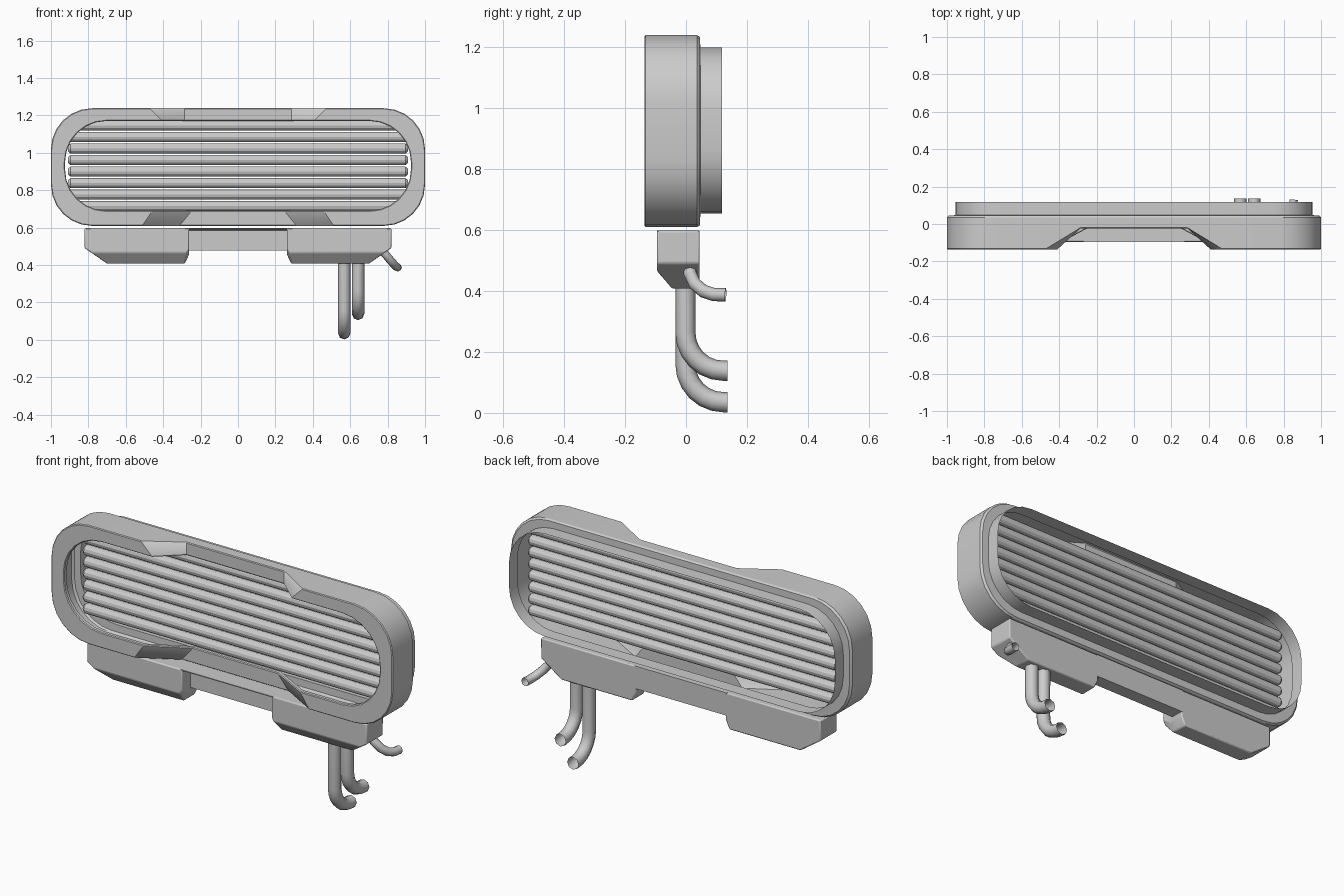
import bpy, bmesh, math
from math import sin, cos, pi

if "Cube" in bpy.data.objects:
    bpy.data.objects.remove(bpy.data.objects["Cube"])


def finish(name, bm, bevel=0.0):
    bmesh.ops.recalc_face_normals(bm, faces=bm.faces[:])
    me = bpy.data.meshes.new(name)
    bm.to_mesh(me)
    bm.free()
    me.shade_smooth()
    me.set_sharp_from_angle(angle=math.radians(28))
    ob = bpy.data.objects.new(name, me)
    bpy.context.collection.objects.link(ob)
    if bevel:
        m = ob.modifiers.new("bevel", 'BEVEL')
        m.width = bevel
        m.segments = 2
        m.limit_method = 'ANGLE'
    return ob


def loft(bm, loops, caps=False):
    """Bridge equal-length closed loops of points."""
    rings = [[bm.verts.new(p) for p in lp] for lp in loops]
    for a, b in zip(rings, rings[1:]):
        n = len(a)
        for i in range(n):
            j = (i + 1) % n
            bm.faces.new((a[i], a[j], b[j], b[i]))
    if caps:
        bm.faces.new(rings[0])
        bm.faces.new(rings[-1])


def frame_loop(w, lo, hi, r, y, top, bot, notch):
    """Rounded rectangle with a stepped-back middle on its long sides."""
    def corner(cx, cz, a0):
        return [(cx + r * cos(a0 + k * pi / 12), y, cz + r * sin(a0 + k * pi / 12))
                for k in range(7)]

    def side(z, ab, s):
        a, b = ab
        return [(s * a, y, z), (s * b, y + notch, z),
                (-s * b, y + notch, z), (-s * a, y, z)]
    return (corner(w - r, hi - r, 0) + side(hi, top, 1)
            + corner(-w + r, hi - r, pi / 2) + corner(-w + r, lo + r, pi)
            + side(lo, bot, -1) + corner(w - r, lo + r, 1.5 * pi))


# Housing: open-backed shell, from the rear rim forward to the front lip
outer = ((.47, .285), (.51, .31))
inner = ((.41, .285), (.46, .25))
D = .113
rows = [
    (.955, .653, 1.197, .21, .118, outer, 0),
    (.955, .653, 1.197, .21, .047, outer, 0),
    (.99, .615, 1.232, .217, .046, outer, 0),
    (1.0, .609, 1.238, .22, .036, outer, 0),
    (1.0, .609, 1.238, .22, -.132, outer, D),
    (.996, .613, 1.234, .218, -.136, outer, D),
    (.929, .686, 1.174, .224, -.136, inner, D),
    (.925, .69, 1.17, .222, -.132, inner, D),
    (.925, .69, 1.17, .222, -.115, inner, D),
]
bm = bmesh.new()
loft(bm, [frame_loop(w, lo, hi, r, y, k[0], k[1], d)
          for w, lo, hi, r, y, k, d in rows])
finish("housing", bm)

# Grille slats: a stack of rounded bars inside the shell
for i in range(8):
    z = .714 + i * .0617
    loops = [[(x, .012 + s * .026 * cos(t * pi / 6), z + s * .027 * sin(t * pi / 6))
              for t in range(12)]
             for x, s in ((-.908, .6), (-.895, 1), (.895, 1), (.908, .6))]
    bm = bmesh.new()
    loft(bm, loops, caps=True)
    finish(f"slat_{i + 1}", bm)

# Lower tray: two end blocks with chamfered undersides
full = [(.82, .597), (.82, .49), (.70, .407), (.285, .407), (.262, .455), (.262, .597)]
front = [(.82, .597), (.82, .49), (.782, .465), (.275, .465), (.262, .485), (.262, .597)]
for side, s in (("left", -1), ("right", 1)):
    bm = bmesh.new()
    loft(bm, [[(s * x, y, z) for x, z in prof]
              for y, prof in ((.045, full), (-.045, full), (-.095, front))], caps=True)
    finish(f"tray_block_{side}", bm, .006)

# Lower tray: recessed middle under a thin top lip
mid = [(.045, .597), (.045, .477), (-.025, .477), (-.025, .585), (-.095, .592), (-.095, .597)]
bm = bmesh.new()
loft(bm, [[(x, y, z) for y, z in mid] for x in (-.27, .27)], caps=True)
finish("tray_middle", bm)


# Pipes: open tubes swept along a path
def pipe(name, pts, radius):
    cu = bpy.data.curves.new(name, 'CURVE')
    cu.dimensions = '3D'
    cu.bevel_depth = radius
    cu.bevel_resolution = 2
    sp = cu.splines.new('POLY')
    sp.points.add(len(pts) - 1)
    for p, co in zip(sp.points, pts):
        p.co = (*co, 1)
    sp.use_smooth = True
    ob = bpy.data.objects.new(name, cu)
    bpy.context.collection.objects.link(ob)


for name, x, zend in (("long_pipe", .568, .035), ("short_pipe", .642, .138)):
    R = .125
    path = [(x, -.002, .42)]
    path += [(x, -.002 + R * (1 - cos(k * pi / 12)), zend + R * (1 - sin(k * pi / 12)))
             for k in range(7)]
    path.append((x, .136, zend))
    pipe(name, path, .033)

pipe("drain_pipe", [(.745, .012, .50), (.79, .014, .455), (.817, .03, .422),
                    (.838, .057, .399), (.85, .09, .388), (.854, .13, .387)], .022)
